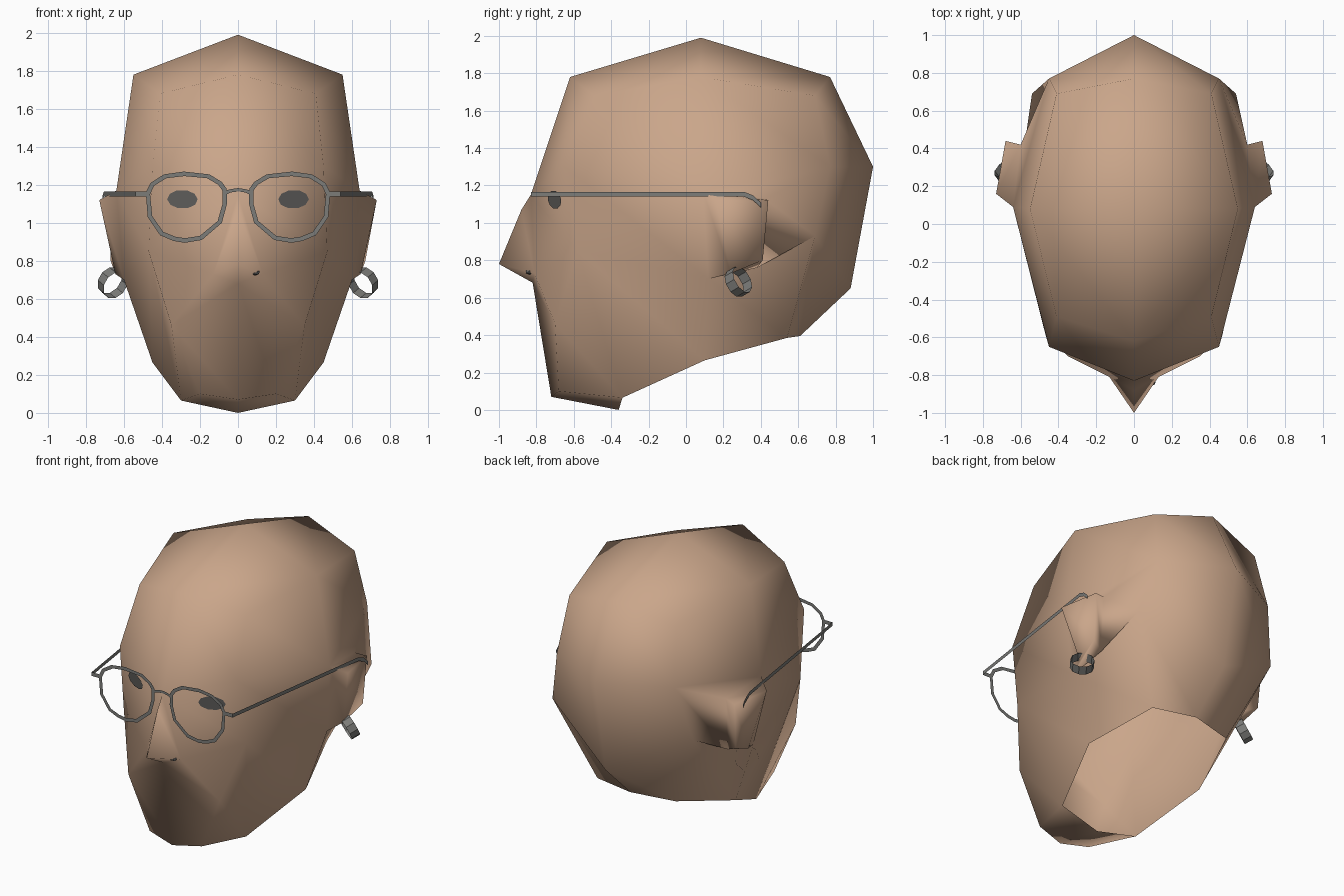
import bpy, bmesh, math
from mathutils import Vector

if "Cube" in bpy.data.objects:
    bpy.data.objects.remove(bpy.data.objects["Cube"])


def material(name, rgb):
    m = bpy.data.materials.new(name)
    m.diffuse_color = (*rgb, 1)
    m.use_nodes = True
    m.node_tree.nodes["Principled BSDF"].inputs["Base Color"].default_value = m.diffuse_color
    return m


SKIN = material("skin", (0.59, 0.38, 0.255))
METAL = material("grey_metal", (0.20, 0.20, 0.19))
EYE = material("dark_grey", (0.13, 0.125, 0.12))


def build(name, verts, faces, mat, mirror=True, smooth=None, closed=False):
    """Mesh from points and faces, optionally mirrored across x = 0."""
    bm = bmesh.new()
    for s in ((1, -1) if mirror else (1,)):
        vs = [bm.verts.new((s * v[0], v[1], v[2])) for v in verts]
        for f in faces:
            bm.faces.new([vs[i] for i in (f if s > 0 else f[::-1])])
    bmesh.ops.remove_doubles(bm, verts=bm.verts, dist=0.0005)
    if closed:
        bmesh.ops.recalc_face_normals(bm, faces=bm.faces)
    me = bpy.data.meshes.new(name)
    bm.to_mesh(me)
    bm.free()
    me.materials.append(mat)
    ob = bpy.data.objects.new(name, me)
    bpy.context.collection.objects.link(ob)
    if smooth:
        bpy.ops.object.select_all(action='DESELECT')
        ob.select_set(True)
        bpy.context.view_layer.objects.active = ob
        bpy.ops.object.shade_smooth_by_angle(angle=math.radians(smooth))
    return ob


# head with ears: named points of the right half, neck left open
P = dict(
    top=(0, .08, 1.99),
    f1=(0, -.62, 1.78), fc1=(.41, -.49, 1.68), s1=(.55, .08, 1.78),
    bc1=(.41, .69, 1.68), b1=(0, .77, 1.78),
    f2=(0, -.83, 1.15), fc2=(.45, -.65, 1.30), s2=(.64, .09, 1.17),
    bc2=(.45, .77, 1.30), b2=(0, 1.0, 1.30),
    cb=(.47, -.58, .85), s3=(.60, .12, .70), bc3=(.54, .69, .93), b3=(0, .88, .65),
    bridge=(0, -.88, 1.07), tip=(0, -1.0, .78), base=(0, -.82, .68), nostril=(.13, -.81, .73),
    cheek=(.35, -.70, .46),
    chin=(0, -.72, .07), chin_c=(.20, -.68, .10), chin_s=(.30, -.34, .065), under=(0, -.36, 0),
    neck_s=(.45, .10, .265), neck_c=(.30, .54, .385), neck_b=(0, .61, .395),
    ear_a=(.73, .16, 1.12), ear_b=(.68, .44, 1.12), ear_c=(.67, .41, .80), ear_d=(.645, .24, .73),
    root_a=(.60, .42, 1.13), root_b=(.585, .38, .76),
)
FACES = [
    # crown, forehead and skull
    "top f1 s1", "f1 fc1 s1", "top s1 b1", "s1 bc1 b1",
    "f1 f2 fc2 fc1", "fc1 fc2 s2 s1", "s1 s2 bc2 bc1", "bc1 bc2 b2 b1",
    # brow, nose and mouth
    "f2 cb fc2", "f2 nostril cb", "f2 bridge nostril", "bridge tip nostril",
    "tip base nostril", "nostril base cheek", "nostril cheek cb",
    "base chin chin_c cheek", "cheek chin_c chin_s",
    # jaw, sides and nape
    "cb cheek chin_s", "cb chin_s neck_s", "cb neck_s s3", "fc2 cb s3 s2",
    "s2 root_a bc2", "root_a root_b bc3 bc2", "root_b s3 bc3",
    "bc2 bc3 b3 b2", "s3 neck_s neck_c bc3", "bc3 neck_c neck_b b3",
    # ear
    "s2 ear_a ear_b root_a", "ear_a ear_d ear_c ear_b", "ear_b ear_c root_b root_a",
    "s2 s3 ear_d ear_a", "s3 root_b ear_c ear_d",
    # chin underside
    "chin under chin_s chin_c",
]
names = list(P)
faces = [[names.index(n) for n in f.split()] for f in FACES]
build("head", list(P.values()), faces, SKIN, smooth=175, closed=True)

# eyes: flat plates lying on the face
a, b, c = Vector(P["f2"]), Vector(P["cb"]), Vector(P["fc2"])
n = (b - a).cross(c - a).normalized()
if n.y > 0:
    n = -n
u = Vector((0, 0, 1)).cross(n).normalized()
w = n.cross(u)
mid = Vector((.29, 0, 1.125))
mid.y = a.y - (n.x * (mid.x - a.x) + n.z * (mid.z - a.z)) / n.y
pts = [mid + n * .006 + u * (.088 * math.cos(t)) + w * (.05 * math.sin(t))
       for t in (math.tau * i / 10 for i in range(10))]
build("eyes", pts, [tuple(range(10))], EYE)


def ribbon(name, outer, inner, loop=False, mirror=True):
    """Flat strip between two point rows."""
    k = len(outer)
    fs = [(i, (i + 1) % k, k + (i + 1) % k, k + i) for i in range(k if loop else k - 1)]
    return build(name, outer + inner, fs, METAL, mirror)


# glasses: flat rims, bridge, hinges and side arms
Y = -.83
rim = [(.06, 1.18), (.085, 1.215), (.15, 1.255), (.285, 1.27), (.39, 1.255), (.46, 1.21),
       (.485, 1.16), (.475, 1.03), (.41, .935), (.34, .905), (.28, .895), (.19, .91),
       (.085, 1.0), (.058, 1.10)]
cx, cz = .272, 1.083


def inset(x, z, d=.024):
    v = Vector((cx - x, cz - z)).normalized() * d
    return (x + v.x, Y, z + v.y)


ribbon("glasses_rims", [(x, Y, z) for x, z in rim][::-1], [inset(x, z) for x, z in rim][::-1], True)
ribbon("glasses_bridge", [(.07, Y, 1.145), (.04, Y, 1.16), (0, Y, 1.165)],
       [(.065, Y, 1.17), (.035, Y, 1.178), (0, Y, 1.183)])
arm = [(.475, Y, 1.153), (.54, Y, 1.153), (.705, .31, 1.153), (.712, .36, 1.133), (.715, .40, 1.095)]
ribbon("glasses_arms", [(x, y, z - .013) for x, y, z in arm], [(x, y, z + .013) for x, y, z in arm])

# earrings: open bands turned outwards and tilted
axis = Vector((.52, .73, .43)).normalized()
side = axis.cross(Vector((0, 0, 1))).normalized()
rise = side.cross(axis)
mid = Vector((.66, .28, .685))
ring = [mid + side * (.076 * math.cos(t)) + rise * (.078 * math.sin(t))
        for t in (math.tau * i / 10 for i in range(10))]
ribbon("earrings", [p - axis * .03 for p in ring], [p + axis * .03 for p in ring], True)

# nose stud on one side
bm = bmesh.new()
bmesh.ops.create_icosphere(bm, subdivisions=1, radius=.025)
me = bpy.data.meshes.new("nose_stud")
bm.to_mesh(me)
bm.free()
me.materials.append(EYE)
stud = bpy.data.objects.new("nose_stud", me)
stud.location = (.09, -.837, .738)
stud.scale = (1.1, .9, .6)
bpy.context.collection.objects.link(stud)
